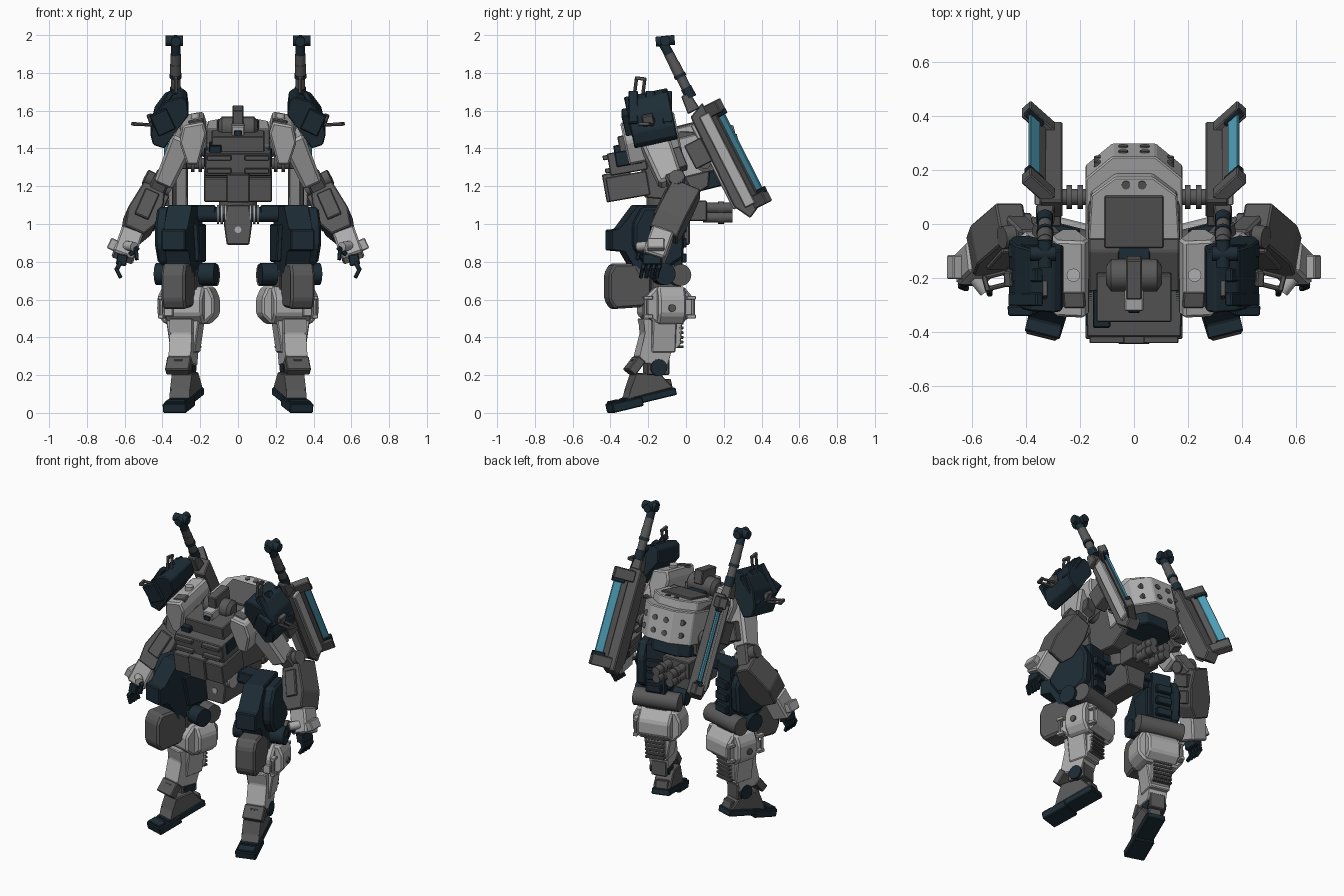
import bpy, bmesh
from math import radians
from mathutils import Matrix, Vector, Euler

if "Cube" in bpy.data.objects:
    bpy.data.objects.remove(bpy.data.objects["Cube"])

I = Matrix.Identity(4)


def mat(name, rgb):
    m = bpy.data.materials.new(name)
    m.diffuse_color = (*rgb, 1)
    m.use_nodes = True
    m.node_tree.nodes["Principled BSDF"].inputs["Base Color"].default_value = m.diffuse_color
    return m


LIGHT = mat("light_grey", (.42, .42, .42))
GREY = mat("dark_grey", (.1, .1, .1))
NAVY = mat("navy", (.012, .025, .036))
BLUE = mat("blue", (.08, .36, .5))
GREEN = mat("green", (.02, .2, .08))


def frame(origin, rx=0, ry=0, rz=0):
    e = Euler([radians(a) for a in (rx, ry, rz)])
    return Matrix.Translation(origin) @ e.to_matrix().to_4x4()


def along(p, q):
    """Frame at p whose z axis points to q, with y kept near world y."""
    p, q = Vector(p), Vector(q)
    z = (q - p).normalized()
    y = Vector((0, 1, 0)) if abs(z.y) < .95 else Vector((0, 0, 1))
    y = (y - z * y.dot(z)).normalized()
    r = Matrix((y.cross(z), y, z)).transposed().to_4x4()
    return Matrix.Translation(p) @ r, (q - p).length


def emit(bm, name, m, M, mirror, chamfer=0):
    if chamfer:
        bmesh.ops.bevel(bm, geom=bm.edges[:], offset=chamfer, segments=1, affect='EDGES', clamp_overlap=True)
    bmesh.ops.transform(bm, matrix=M, verts=bm.verts)
    bmesh.ops.recalc_face_normals(bm, faces=bm.faces)
    me = bpy.data.meshes.new(name)
    bm.to_mesh(me)
    bm.free()
    me.materials.append(m)
    ob = bpy.data.objects.new(name, me)
    bpy.context.collection.objects.link(ob)
    if mirror:
        ob.modifiers.new("mirror", 'MIRROR').use_mirror_merge = False
    return ob


def box(name, c, s, m=GREY, M=I, rot=(0, 0, 0), taper=1, ch=.005, mirror=True):
    bm = bmesh.new()
    bmesh.ops.create_cube(bm, size=1)
    for v in bm.verts:
        k = taper if v.co.z > 0 else 1
        v.co = Vector((v.co.x * s[0] * k, v.co.y * s[1] * k, v.co.z * s[2]))
    return emit(bm, name, m, M @ frame(c, *rot), mirror, ch)


def beam(name, p, q, sx, sy, m=GREY, taper=1, ch=.01, M=I):
    F, l = along(p, q)
    return box(name, (0, 0, l / 2), (sx, sy, l), m, M @ F, taper=taper, ch=ch)


def cyl(name, p, q, r, m=GREY, M=I, r2=None, n=16, mirror=True):
    F, l = along(p, q)
    bm = bmesh.new()
    bmesh.ops.create_cone(bm, cap_ends=True, segments=n, radius1=r, radius2=r if r2 is None else r2, depth=l)
    ob = emit(bm, name, m, M @ F @ Matrix.Translation((0, 0, l / 2)), mirror)
    for f in ob.data.polygons:
        f.use_smooth = len(f.vertices) == 4 and n > 8
    return ob


def prism(name, pts, axis, lo, hi, m=GREY, tilt=0, M=I, ch=.006, mirror=True):
    """Extrude a 2D outline along an axis; tilt leans it about x."""
    put = {'x': lambda a, b, t: (t, a, b), 'y': lambda a, b, t: (a, t, b), 'z': lambda a, b, t: (a, b, t)}[axis]
    bm = bmesh.new()
    lower = [bm.verts.new(put(a, b, lo)) for a, b in pts]
    upper = [bm.verts.new(put(a, b, hi)) for a, b in pts]
    bm.faces.new(lower)
    bm.faces.new(upper)
    for i in range(len(pts)):
        j = (i + 1) % len(pts)
        bm.faces.new((lower[i], lower[j], upper[j], upper[i]))
    c = sum((v.co for v in bm.verts), Vector()) / len(bm.verts)
    T = Matrix.Translation(c) @ Matrix.Rotation(radians(tilt), 4, 'X') @ Matrix.Translation(-c)
    return emit(bm, name, m, M @ T, mirror, ch)


# Feet: pitched and toed out
F = Matrix.Translation((.285, -.235, .075)) @ Matrix.Rotation(radians(17), 4, 'Z') @ Matrix.Rotation(radians(13), 4, 'X')
box("sole_toe", (0, -.1, -.01), (.13, .17, .05), NAVY, F)
box("sole_heel", (0, .08, .0), (.115, .2, .04), NAVY, F)
prism("foot_upper", [(-.1, .015), (-.06, .06), (-.02, .14), (.11, .12), (.17, .02)], 'x', -.055, .055, GREY, M=F)
box("heel_block", (0, .14, .04), (.08, .06, .06), GREY, F)
for y in (-.15, -.08):
    box("toe_plate", (0, y, .015), (.11, .055, .02), NAVY, F, ch=.004)

# The whole leg above the foot is yawed outward
LEG = Matrix.Translation((.27, -.12, 0)) @ Matrix.Rotation(radians(14), 4, 'Z') @ Matrix.Translation((-.27, .12, 0))

# Ankles and shins
cyl("ankle_joint", (.22, -.16, .24), (.34, -.16, .24), .045, NAVY, LEG)
box("ankle_block", (.275, -.16, .25), (.1, .12, .1), GREY, LEG)
box("ankle_flap", (.275, -.28, .25), (.13, .05, .09), GREY, LEG, rot=(-38, 0, 0))
box("flap_arm", (.275, -.24, .28), (.05, .1, .04), GREY, LEG, rot=(20, 0, 0))
prism("shin", [(-.25, .5), (-.23, .42), (-.27, .3), (-.25, .26), (-.11, .25), (-.1, .32), (-.04, .36), (-.03, .5)], 'x', .215, .335, LIGHT, M=LEG)
prism("shin_side", [(.18, .52), (.37, .52), (.34, .32), (.21, .32)], 'y', -.2, -.07, LIGHT, M=LEG)
for i in range(6):
    box("calf_rib", (.275, -.04, .35 + i * .025), (.12, .03, .015), GREY, LEG, ch=.003)
# Knee collars with side handles
prism("knee_collar", [(.14, .67), (.11, .61), (.11, .52), (.16, .47), (.38, .47), (.42, .52), (.42, .61), (.39, .67)], 'y', -.18, -.03, LIGHT, M=LEG, ch=.012)
prism("collar_side", [(-.18, .67), (-.03, .67), (.02, .61), (.02, .52), (-.05, .47), (-.18, .47), (-.24, .52), (-.24, .61)], 'x', .16, .37, LIGHT, M=LEG, ch=.012)
cyl("collar_pin", (.40, -.11, .555), (.43, -.11, .555), .02, GREY, LEG)
for y in (-.245, .015):
    cyl("handle_bar", (.38, y, .5), (.38, y, .62), .009, LIGHT, LEG, n=8)
    for z in (.51, .61):
        box("handle_mount", (.38, y * .9 - .012, z), (.03, .05, .02), LIGHT, LEG, ch=.003)
box("collar_front_pin", (.34, -.235, .54), (.05, .03, .06), LIGHT, LEG)

# Knees
prism("knee_cap", [(-.43, .74), (-.4, .79), (-.28, .79), (-.2, .72), (-.2, .6), (-.25, .56), (-.4, .55), (-.43, .6)], 'x', .205, .335, GREY, M=LEG, ch=.012)
cyl("knee_axle", (.12, -.06, .73), (.41, -.06, .73), .058, GREY, LEG)
for a, b in ((.105, .19), (.34, .43)):
    cyl("knee_drum", (a, -.15, .735), (b, -.15, .735), .058, NAVY, LEG)
box("knee_core", (.27, -.12, .7), (.14, .16, .12), GREY, LEG)

# Thighs
prism("thigh", [(-.28, 1.1), (-.04, 1.1), (-.03, .78), (-.08, .72), (-.27, .72), (-.34, .86), (-.42, .86), (-.42, .97), (-.37, .97)], 'x', .205, .335, NAVY, M=LEG)
prism("thigh_outer_plate", [(-.26, 1.09), (-.08, 1.09), (-.03, 1.0), (-.04, .82), (-.12, .77), (-.25, .79), (-.31, .88), (-.31, 1.0)], 'x', .33, .40, NAVY, M=LEG, ch=.015)
prism("thigh_inner_plate", [(-.24, 1.0), (-.06, 1.0), (-.06, .8), (-.2, .8)], 'x', .18, .21, NAVY, M=LEG)
for z in (.82, .9, .98):
    box("thigh_rear_block", (.275, -.02, z), (.1, .03, .05), NAVY, LEG)

# Hips and pelvis
prism("pelvis", [(-.06, .89), (.06, .89), (.075, 1.0), (.06, 1.1), (-.06, 1.1), (-.075, 1.0)], 'y', -.24, .02, GREY, mirror=False)
cyl("pelvis_pin", (0, -.245, .97), (0, -.23, .97), .018, LIGHT, mirror=False)
cyl("hip_axle", (.0, -.13, 1.05), (.23, -.13, 1.05), .04, NAVY)
box("hip_bracket", (.17, -.12, 1.07), (.1, .1, .06), NAVY)
for x in (.06, .08, .1):
    cyl("hip_coil", (x, -.2, 1.05), (x + .012, -.2, 1.05), .05, LIGHT)
cyl("waist", (0, -.11, 1.05), (0, -.11, 1.2), .1, GREY, mirror=False)
# Rear waist thrusters
box("thruster_mount", (0, .05, 1.07), (.2, .12, .11), GREY, mirror=False)
for z in (1.035, 1.085):
    cyl("thruster", (.05, .09, z), (.05, .245, z), .028, GREY)
    cyl("thruster_ring", (.05, .17, z), (.05, .2, z), .034, GREY)

# Torso: leaning chest, core and back pack
T = frame((0, -.31, 1.27), 10)
box("chest_lower", (0, -.01, -.07), (.36, .22, .13), GREY, T, mirror=False)
box("chest_mid", (0, .01, .06), (.35, .2, .12), GREY, T, mirror=False)
box("chest_centre", (0, -.06, -.06), (.12, .15, .15), GREY, T, mirror=False)
box("chest_top", (0, .07, .15), (.28, .18, .1), GREY, T, mirror=False)
for z in (-.115, -.02, .03, .1):
    box("chest_strip", (.1, -.1, z), (.13, .03, .025), GREY, T, ch=.004)
box("chest_side", (.165, .02, .08), (.03, .14, .08), NAVY, T)
box("chest_tile", (-.12, .02, .13), (.065, .14, .05), NAVY, T, mirror=False)
prism("torso_core", [(-.25, 1.42), (-.22, 1.14), (.0, 1.12), (.12, 1.2), (.14, 1.48), (-.1, 1.5)], 'x', -.17, .17, GREY, mirror=False)
B = frame((0, .0, 1.35), 14)
prism("back_pack", [(-.18, -.04), (.18, -.04), (.18, .2), (.08, .285), (-.08, .285), (-.18, .2)], 'z', -.1, .11, LIGHT, M=B, mirror=False)
prism("back_crown", [(-.17, -.02), (.17, -.02), (.16, .15), (.07, .22), (-.07, .22), (-.16, .15)], 'z', .1, .165, LIGHT, M=B, mirror=False)
box("crown_panel", (0, .05, .16), (.22, .2, .03), GREY, B, mirror=False)
prism("pack_base", [(-.14, -.02), (.14, -.02), (.14, .13), (.08, .19), (-.08, .19), (-.14, .13)], 'z', -.19, -.1, NAVY, M=B, mirror=False)
box("pack_light", (.145, .02, -.13), (.02, .06, .025), GREEN, B, ch=.003)
for x, y in ((.04, .285), (.13, .242)):
    for z in (-.04, .04):
        cyl("pack_stud", (x, y - .02, z), (x, y + .006, z), .018, GREY, B, n=12)
cyl("crown_socket", (.03, .19, .1), (.03, .19, .17), .016, GREY, B, n=12)

# Head
cyl("head_drum", (-.085, -.19, 1.51), (.085, -.19, 1.51), .06, GREY, mirror=False)
cyl("head_cap", (.085, -.19, 1.51), (.103, -.19, 1.51), .06, GREY, r2=.035)
box("head_crest", (0, -.2, 1.57), (.06, .15, .09), GREY, mirror=False, rot=(10, 0, 0))
box("face", (0, -.26, 1.47), (.07, .11, .12), LIGHT, mirror=False, rot=(10, 0, 0))
box("visor", (0, -.32, 1.48), (.04, .02, .03), NAVY, mirror=False, ch=.003)
box("neck", (0, -.15, 1.45), (.12, .14, .1), NAVY, mirror=False)

# Shoulders
prism("shoulder_plate", [(.165, 1.51), (.185, 1.57), (.29, 1.55), (.31, 1.46), (.27, 1.34), (.21, 1.34)], 'y', -.33, -.04, LIGHT, tilt=12, ch=.01)
cyl("shoulder_stud", (.225, -.19, 1.55), (.225, -.19, 1.585), .025, LIGHT, n=12)
box("shoulder_tile", (.22, -.28, 1.535), (.08, .06, .03), GREY, rot=(12, 10, 0))
cyl("shoulder_axle", (.15, -.17, 1.4), (.3, -.17, 1.43), .05, GREY)
prism("pauldron", [(.27, 1.68), (.3, 1.70), (.385, 1.675), (.44, 1.6), (.465, 1.5), (.45, 1.44), (.39, 1.42), (.33, 1.51), (.26, 1.6)], 'y', -.305, -.07, NAVY, tilt=12)
for y in (-.28, -.19, -.1):
    beam("pauldron_rib", (.35, y, 1.7), (.455, y, 1.53), .03, .05, NAVY, ch=.005)
box("pauldron_front", (.4, -.31, 1.54), (.1, .04, .12), NAVY, rot=(12, 25, 0))
box("pauldron_port", (.46, -.2, 1.55), (.03, .06, .06), GREY, rot=(12, 20, 0))
# Wire handles, on top and on the flank
for p, q in (((.33, -.25, 1.69), (.33, -.24, 1.77)), ((.47, -.2, 1.525), (.55, -.22, 1.53))):
    F, l = along(p, q)
    for s in (-.022, .022):
        cyl("handle_post", (0, s, 0), (0, s, l), .009, GREY, F, n=8)
    box("handle_grip", (0, 0, l), (.02, .06, .018), GREY, F, ch=.003)

# Arms
beam("upper_arm", (.28, -.18, 1.47), (.39, -.08, 1.22), .13, .16, LIGHT, taper=.8, ch=.015)
box("upper_arm_panel", (.325, -.04, 1.34), (.07, .06, .12), GREY, rot=(20, -22, 0))
cyl("elbow", (.36, -.03, 1.18), (.49, -.05, 1.25), .035, GREY)
cyl("elbow_tip", (.45, -.045, 1.23), (.49, -.05, 1.25), .042, GREY)
beam("elbow_link", (.39, -.07, 1.26), (.45, -.01, 1.14), .09, .1, GREY)
A, L = along((.445, .005, 1.19), (.555, -.12, .94))
prism("forearm", [(-.06, .0), (-.085, L * .65), (-.06, L), (.05, L), (.085, L * .75), (.08, L * .3), (.05, 0)], 'y', -.08, .08, GREY, M=A)
for z in (.07, .17):
    box("forearm_plate", (.075, 0, z), (.035, .11, .08), GREY, A)
box("forearm_front", (0, -.08, .14), (.08, .03, .16), GREY, A)
beam("wrist", (.56, -.12, .96), (.61, -.17, .82), .12, .12, LIGHT)
cyl("wrist_pin", (.55, -.25, .88), (.59, -.2, .885), .025, LIGHT)
box("wrist_wing", (.66, -.16, .89), (.05, .09, .06), LIGHT, rot=(0, -25, 0))
box("palm", (.615, -.18, .81), (.055, .1, .06), NAVY, rot=(0, -10, 0))
for i in range(4):
    y = -.22 + i * .028
    beam("finger", (.62, y, .8), (.645, y - .01, .755), .024, .022, NAVY, ch=.004)
    beam("fingertip", (.645, y - .01, .765), (.62, y - .02, .715), .02, .02, NAVY, ch=.004)
beam("thumb", (.57, -.22, .84), (.53, -.25, .875), .025, .025, NAVY, ch=.004)
beam("thumb_tip", (.54, -.24, .87), (.535, -.26, .81), .02, .02, NAVY, ch=.004)

# Back cannons: leaning frame, z runs up the barrel
C = frame((.31, .2, 1.33), 27)
prism("cannon_body", [(-.05, .29), (.04, .33), (.05, -.3), (-.01, -.33), (-.06, -.24)], 'x', -.045, .04, GREY, M=C)
box("cannon_plate", (-.01, -.055, .0), (.06, .03, .5), LIGHT, C)
box("cannon_spine", (.045, .02, 0), (.03, .06, .54), LIGHT, C)
box("blade", (.06, .1, .0), (.052, .014, .48), BLUE, C, rot=(0, 0, 45), ch=.003)
box("blade_rail", (.04, .065, .0), (.05, .02, .5), GREY, C, rot=(0, 0, 45), ch=.003)
for z in (.275, -.265):
    box("blade_cap", (.045, .075, z), (.13, .05, .07), GREY, C, rot=(0, 0, 45))
    box("blade_clip", (.06, .1, z * .86), (.08, .03, .03), NAVY, C, rot=(0, 0, 45), ch=.004)
box("cannon_mount", (-.0, -.1, .1), (.08, .1, .14), GREY, C)
cyl("mount_axle", (.16, .1, 1.32), (.28, .1, 1.32), .03, GREY)
for x in (.19, .23):
    cyl("mount_ring", (x, .1, 1.32), (x + .02, .1, 1.32), .045, GREY)
box("barrel_base", (.02, -.02, .36), (.07, .07, .1), GREY, C, taper=.7)
for a, b, r, m in ((.38, .44, .03, NAVY), (.43, .5, .026, GREY), (.5, .52, .032, NAVY), (.52, .58, .029, GREY),
                   (.58, .64, .027, GREY), (.64, .70, .026, NAVY)):
    cyl("barrel", (.02, 0, a), (.02, 0, b), r, m, C)
cyl("muzzle_bar", (.33, -.16, 1.965), (.33, -.06, 1.975), .026, NAVY)
cyl("muzzle_cross", (.29, -.11, 1.97), (.385, -.11, 1.97), .027, NAVY)
